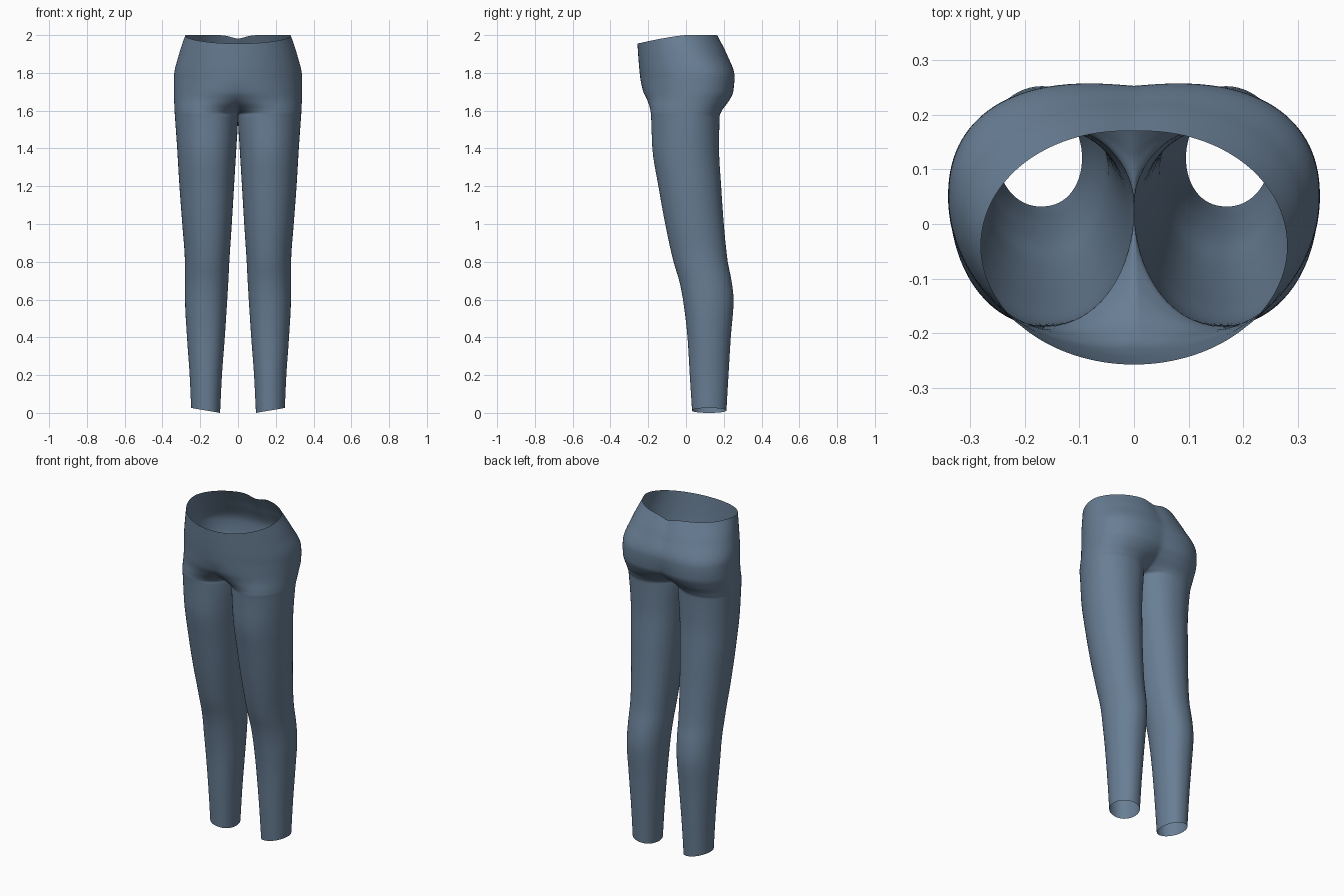
import bpy, bmesh, math

if "Cube" in bpy.data.objects:
    bpy.data.objects.remove(bpy.data.objects["Cube"])

# Profile by height: z, inner x, outer x, front y, back y, mid y, front split, back split
# (split: 0 = one torso outline, 1 = separate leg outline)
ROWS = [
    (0.00, .095, .248, .032, .214, .120, 1, 1),
    (0.20, .085, .256, .020, .225, .120, 1, 1),
    (0.40, .070, .270, .008, .237, .120, 1, 1),
    (0.60, .057, .280, -.016, .252, .115, 1, 1),
    (0.70, .051, .280, -.036, .241, .105, 1, 1),
    (0.80, .046, .281, -.066, .221, .085, 1, 1),
    (1.00, .033, .295, -.110, .200, .050, 1, 1),
    (1.20, .021, .310, -.146, .186, .030, 1, 1),
    (1.40, .009, .322, -.178, .175, .020, 1, 1),
    (1.57, .000, .334, -.185, .178, .030, 1, 1),
    (1.60, .000, .336, -.188, .190, .034, .50, .52),
    (1.65, .000, .338, -.203, .226, .042, .17, .24),
    (1.70, .000, .340, -.226, .250, .050, .05, .14),
    (1.78, .000, .339, -.243, .257, .050, .0, .09),
    (1.90, .000, .312, -.252, .217, .010, .0, .06),
    (2.00, .000, .280, -.257, .170, -.040, .0, .03),
]


def sample(z):
    """Smooth Hermite interpolation of the profile rows, without overshoot."""
    i = max(k for k in range(len(ROWS) - 1) if ROWS[k][0] <= z + 1e-9)
    a, b = ROWS[i], ROWS[i + 1]
    h = b[0] - a[0]
    t = (z - a[0]) / h

    def slope(k, c):
        if k == 0 or k == len(ROWS) - 1:
            p, q = (ROWS[0], ROWS[1]) if k == 0 else (ROWS[-2], ROWS[-1])
            return (q[c] - p[c]) / (q[0] - p[0])
        p, m, q = ROWS[k - 1], ROWS[k], ROWS[k + 1]
        d0, d1 = (m[c] - p[c]) / (m[0] - p[0]), (q[c] - m[c]) / (q[0] - m[0])
        return 2 * d0 * d1 / (d0 + d1) if d0 * d1 > 0 else 0

    return [(2*t**3 - 3*t*t + 1) * a[c] + (t**3 - 2*t*t + t) * h * slope(i, c)
            + (3*t*t - 2*t**3) * b[c] + (t**3 - t*t) * h * slope(i + 1, c)
            for c in range(1, 8)]


N = 64  # segments around one side, front centre -> outside -> back centre


def ring(z):
    xi, xo, yf, yb, cy, sf, sb = sample(z)
    cx, rx = (xi + xo) / 2, (xo - xi) / 2
    full = 1 - 0.15 * math.exp(-((z - 1.75) / .12) ** 2)  # fuller seat
    raw = []
    for k in range(N + 1):
        u = k / N
        front = u < .5
        s = sf if front else sb
        e = 1 if front else full
        c = math.cos(2 * math.pi * u)
        leg_x = cx - rx * (abs(c) ** .85 if c > 0 else -abs(c))
        leg_y = abs(math.sin(2 * math.pi * u))
        body_x = xo * max(0, math.sin(math.pi * u)) ** e
        body_y = abs(math.cos(math.pi * u)) ** e
        raw.append((body_x + (leg_x - body_x) * s, body_y + (leg_y - body_y) * s, front))
    mf = max(r[1] for r in raw if r[2])
    mb = max(r[1] for r in raw if not r[2])
    pts = []
    for x, d, front in raw:
        y = cy - (cy - yf) * d / mf if front else cy + (yb - cy) * d / mb
        zz = z
        # waist dips at the front and at the back centre
        top = max(0, (z - 1.8) / .2)
        if y < 0:
            zz -= top * .045 * (-y / .257) ** 1.3
        elif y > .1:
            zz -= top * .018 * math.exp(-(x / .05) ** 2)
        # ankle hems rise toward the outside
        zz += max(0, 1 - z / .2) * .026 * (x - xi) / (xo - xi)
        pts.append((x, y, zz))
    return pts


# Loft one side, then mirror it across x = 0
levels = [i * .04 for i in range(35)] + [1.4 + i * .01 for i in range(61)]
levels += [1.575, 1.585, 1.595, 1.605]
bm = bmesh.new()
rows = [[bm.verts.new(p) for p in ring(min(z, 2.0))] for z in sorted(levels)]
for lo, hi in zip(rows, rows[1:]):
    for k in range(N):
        bm.faces.new((lo[k], lo[k + 1], hi[k + 1], hi[k]))
bmesh.ops.remove_doubles(bm, verts=bm.verts, dist=1e-5)
geo = bm.verts[:] + bm.edges[:] + bm.faces[:]
bmesh.ops.mirror(bm, geom=geo, axis='X', merge_dist=1e-4)
bmesh.ops.recalc_face_normals(bm, faces=bm.faces)
# open shell: make sure the outside faces outward
side = max(bm.faces, key=lambda f: f.calc_center_median().x)
if side.normal.x < 0:
    bmesh.ops.reverse_faces(bm, faces=bm.faces)

mesh = bpy.data.meshes.new("leggings")
bm.to_mesh(mesh)
bm.free()
mesh.polygons.foreach_set("use_smooth", [True] * len(mesh.polygons))
obj = bpy.data.objects.new("leggings", mesh)
bpy.context.collection.objects.link(obj)

fabric = bpy.data.materials.new("slate blue fabric")
fabric.diffuse_color = (.14, .21, .30, 1)
fabric.use_nodes = True
fabric.node_tree.nodes["Principled BSDF"].inputs["Base Color"].default_value = fabric.diffuse_color
mesh.materials.append(fabric)
